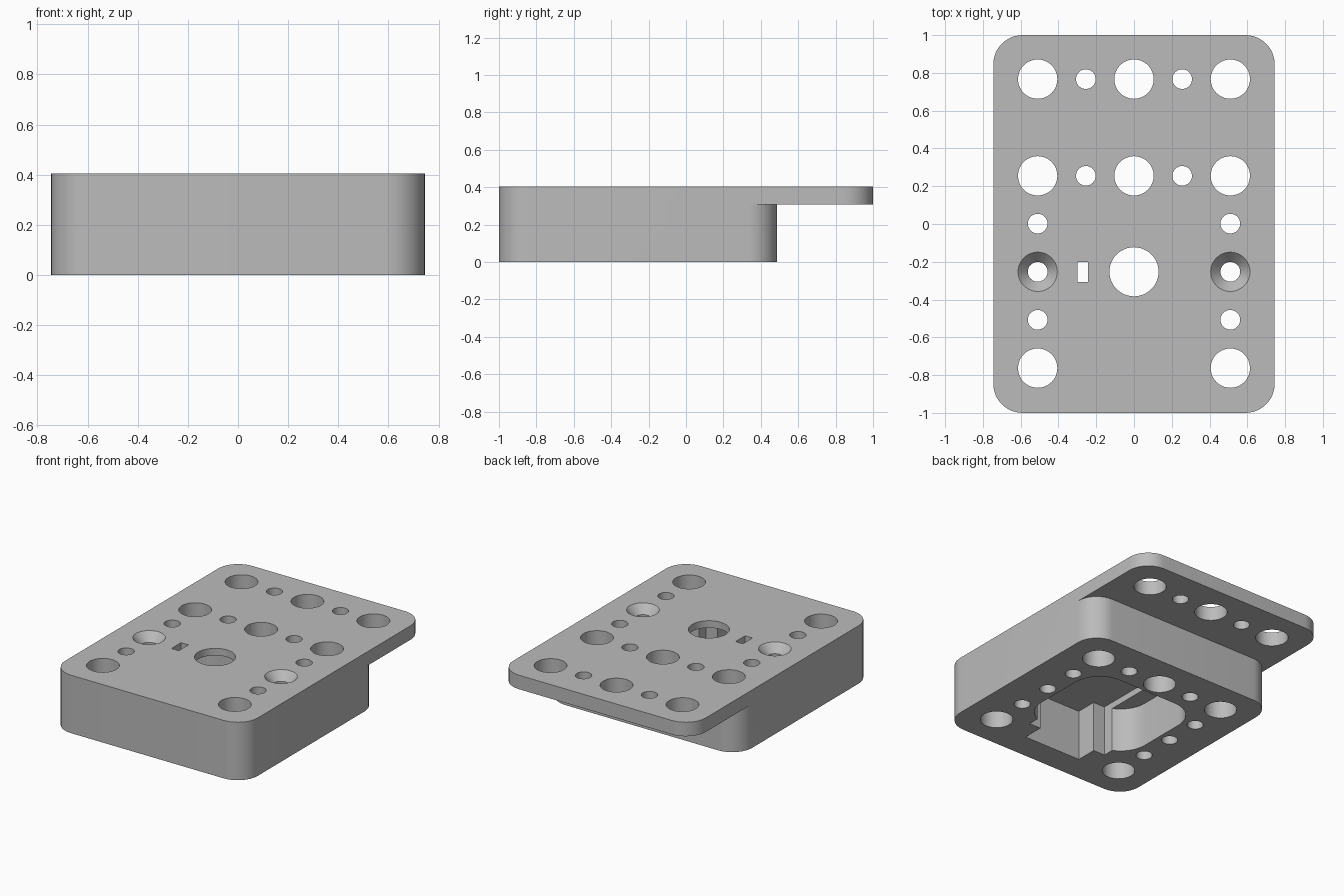
import bpy, bmesh, math
from mathutils import Matrix

cube = bpy.data.objects.get("Cube")
if cube:
    bpy.data.objects.remove(cube, do_unlink=True)

W, TOP, FLANGE = 0.745, 0.405, 0.307
HOLE_X, MID_Y = 0.51, -0.253

grey = bpy.data.materials.new("plain grey")
grey.use_nodes = True
grey.diffuse_color = (0.5, 0.5, 0.5, 1)
grey.node_tree.nodes["Principled BSDF"].inputs["Base Color"].default_value = (0.5, 0.5, 0.5, 1)


def finish(name, bm):
    bmesh.ops.recalc_face_normals(bm, faces=bm.faces)
    mesh = bpy.data.meshes.new(name)
    bm.to_mesh(mesh)
    bm.free()
    mesh.materials.append(grey)
    obj = bpy.data.objects.new(name, mesh)
    bpy.context.collection.objects.link(obj)
    return obj


def rounded(x, y0, y1, r, steps=12):
    """Rounded rectangle outline, symmetric in x."""
    pts = []
    corners = [(x - r, y1 - r), (r - x, y1 - r), (r - x, y0 + r), (x - r, y0 + r)]
    for i, (cx, cy) in enumerate(corners):
        for k in range(steps + 1):
            a = math.pi / 2 * (i + k / steps)
            pts.append((cx + r * math.cos(a), cy + r * math.sin(a)))
    return pts


def box(x0, x1, y0, y1):
    return [(x0, y0), (x1, y0), (x1, y1), (x0, y1)]


def prism(name, outline, z0, z1):
    bm = bmesh.new()
    face = bm.faces.new([bm.verts.new((x, y, z0)) for x, y in outline])
    ext = bmesh.ops.extrude_face_region(bm, geom=[face])
    top = [v for v in ext["geom"] if isinstance(v, bmesh.types.BMVert)]
    bmesh.ops.translate(bm, verts=top, vec=(0, 0, z1 - z0))
    return finish(name, bm)


def cones(name, items, z0, z1):
    """Separate round cutters; each item is x, y, bottom radius, top radius."""
    bm = bmesh.new()
    for x, y, r0, r1 in items:
        bmesh.ops.create_cone(bm, cap_ends=True, segments=48, radius1=r0, radius2=r1,
                              depth=z1 - z0, matrix=Matrix.Translation((x, y, (z0 + z1) / 2)))
    return finish(name, bm)


def combine(target, other, operation):
    mod = target.modifiers.new(other.name, "BOOLEAN")
    mod.operation, mod.solver, mod.object = operation, "EXACT", other
    bpy.context.view_layer.objects.active = target
    bpy.ops.object.modifier_apply(modifier=mod.name)
    bpy.data.objects.remove(other, do_unlink=True)


# Overhanging top plate on a shorter rounded block
body = prism("mounting_block", rounded(W, -1, 1, 0.155), FLANGE, TOP)
combine(body, prism("lower_block", rounded(W, -1, 0.487, 0.155), 0, FLANGE), "UNION")

# Underside pocket: rounded chamber, deeper slot, narrow front channel
slot_top = 0.355
combine(body, prism("chamber", rounded(0.43, -0.607, 0.13, 0.2), -0.1, 0.31), "DIFFERENCE")
combine(body, prism("slot", box(-0.312, 0.312, -0.667, -0.1), -0.1, slot_top), "DIFFERENCE")
# Rounded end keeps the slot inside the chamber wall
combine(body, prism("slot_end", rounded(0.312, -0.4, 0.128, 0.1), 0.2, slot_top), "DIFFERENCE")
combine(body, prism("channel", box(-0.222, 0.222, -0.815, -0.5), -0.1, slot_top), "DIFFERENCE")

# Vertical through holes
big, small = 0.104, 0.052
holes = [(0, MID_Y, 0.13, 0.13)]
for y in (0.255, 0.767):
    holes.append((0, y, big, big))
for side in (-1, 1):
    x = side * HOLE_X
    holes += [(x, y, big, big) for y in (-0.763, 0.255, 0.767)]
    holes += [(x, y, small, small) for y in (-0.507, MID_Y, 0.002)]
    holes += [(x / 2, y, small, small) for y in (0.255, 0.767)]
combine(body, cones("holes", holes, -0.1, 0.6), "DIFFERENCE")

# Countersinks and the small rectangular opening
sinks = [(s * HOLE_X, MID_Y, 0.041, 0.113) for s in (-1, 1)]
combine(body, cones("countersinks", sinks, 0.335, 0.415), "DIFFERENCE")
combine(body, prism("opening", box(-0.3, -0.243, -0.306, -0.2), 0.2, 0.6), "DIFFERENCE")

# Smooth round walls, crisp edges
bpy.ops.object.select_all(action="DESELECT")
body.select_set(True)
bpy.context.view_layer.objects.active = body
bpy.ops.object.shade_smooth_by_angle(angle=math.radians(30))
